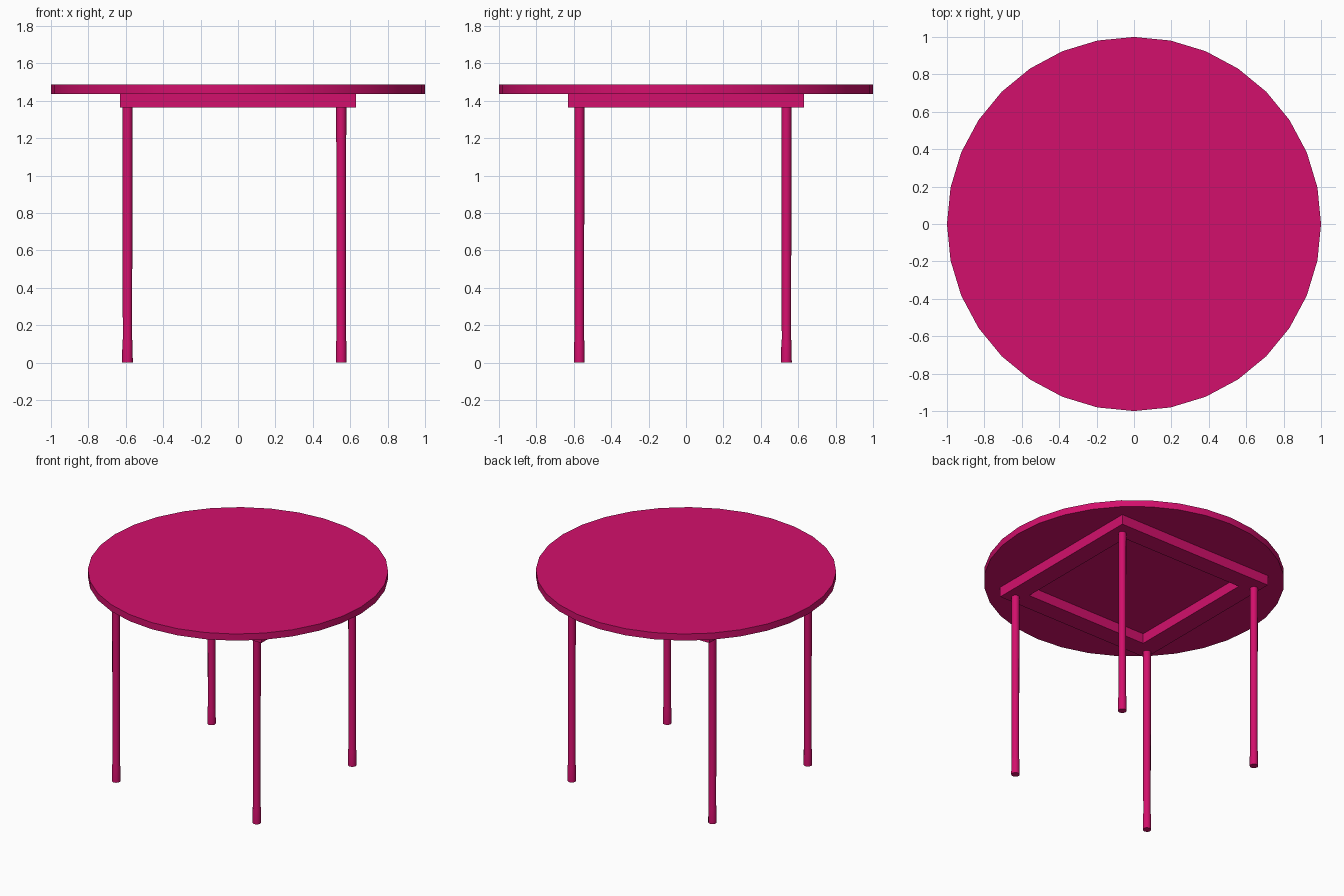
import bpy, bmesh, math

if "Cube" in bpy.data.objects:
    bpy.data.objects.remove(bpy.data.objects["Cube"])

pink = bpy.data.materials.new("pink_paint")
pink.diffuse_color = (0.65, 0.005, 0.15, 1)
pink.use_nodes = True
pink.node_tree.nodes["Principled BSDF"].inputs["Base Color"].default_value = pink.diffuse_color


def make_object(name, bm, smooth=True):
    bmesh.ops.recalc_face_normals(bm, faces=bm.faces)
    mesh = bpy.data.meshes.new(name)
    bm.to_mesh(mesh)
    bm.free()
    mesh.materials.append(pink)
    obj = bpy.data.objects.new(name, mesh)
    bpy.context.collection.objects.link(obj)
    if smooth:
        bpy.ops.object.select_all(action='DESELECT')
        obj.select_set(True)
        bpy.context.view_layer.objects.active = obj
        bpy.ops.object.shade_smooth_by_angle(angle=math.radians(50))
    return obj


def lathe(name, profile, sides, x=0, y=0):
    """Capped solid of revolution from (radius, z) points."""
    bm = bmesh.new()
    rings = []
    for r, z in profile:
        rings.append([bm.verts.new((x + r * math.cos(2 * math.pi * i / sides),
                                    y + r * math.sin(2 * math.pi * i / sides), z))
                      for i in range(sides)])
    for a, b in zip(rings, rings[1:]):
        for i in range(sides):
            j = (i + 1) % sides
            bm.faces.new((a[i], a[j], b[j], b[i]))
    bm.faces.new(rings[0][::-1])
    bm.faces.new(rings[-1])
    return make_object(name, bm)


# Round tabletop
lathe("tabletop", [(1.0, 1.437), (1.0, 1.486)], 32)

# Square apron frame: four mitred bars under the top
outer, inner, low, high = 0.632, 0.495, 1.364, 1.437
bm = bmesh.new()
loops = []
for s, z in ((outer, low), (outer, high), (inner, high), (inner, low)):
    loops.append([bm.verts.new((s * cx, s * cy, z))
                  for cx, cy in ((-1, -1), (1, -1), (1, 1), (-1, 1))])
for k in range(4):
    a, b = loops[k], loops[(k + 1) % 4]
    for i in range(4):
        j = (i + 1) % 4
        bm.faces.new((a[i], a[j], b[j], b[i]))
make_object("apron_frame", bm, smooth=False)

# Slender legs with slightly wider feet
leg_profile = [(0.0285, 0.0), (0.0275, 0.11), (0.025, 0.125), (0.027, 1.364)]
for side, x in (("left", -0.591), ("right", 0.552)):
    for end, y in (("front", -0.57), ("back", 0.537)):
        lathe(f"{end}_{side}_leg", leg_profile, 12, x, y)
